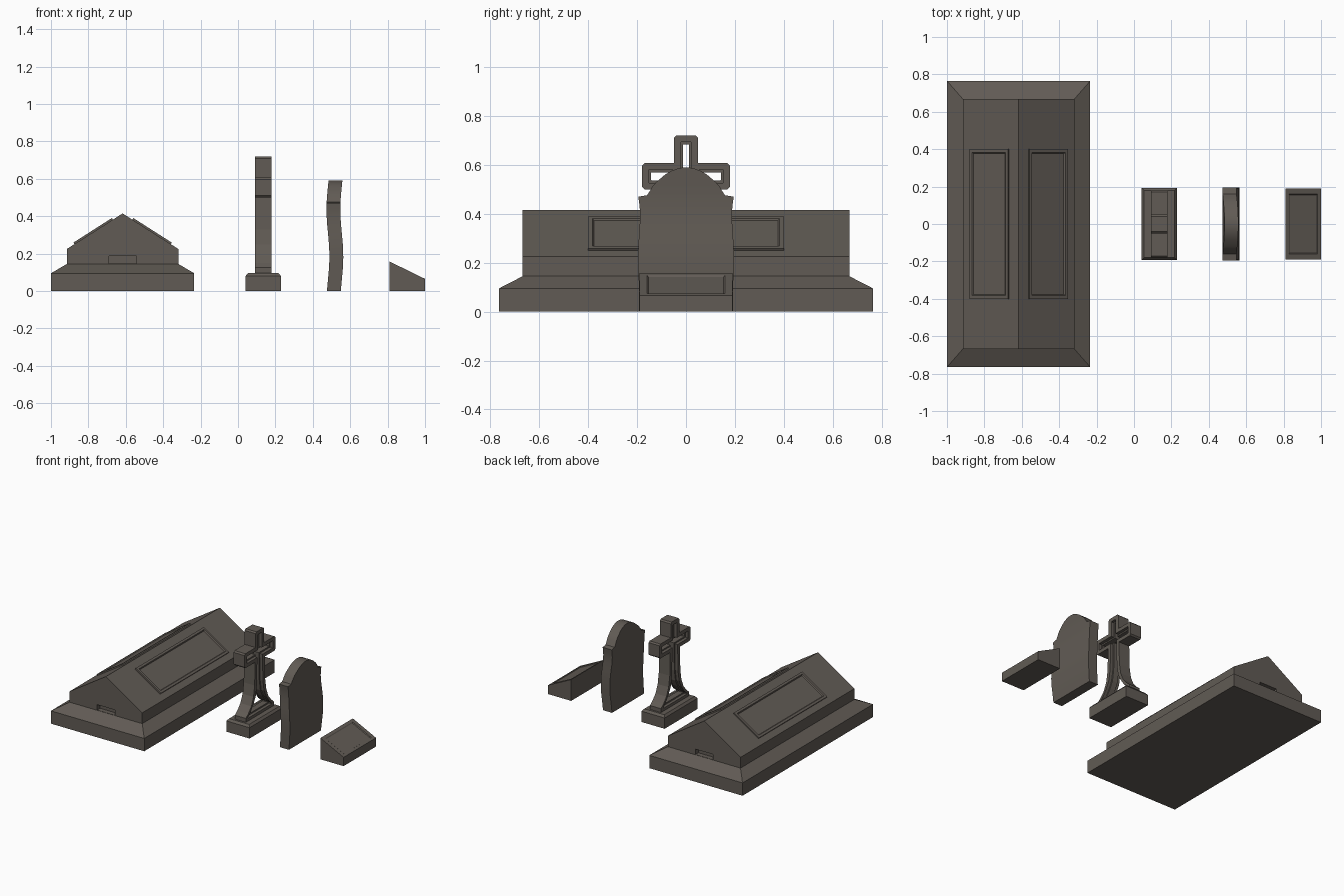
import bpy, bmesh, math
from mathutils import Vector

if "Cube" in bpy.data.objects:
    bpy.data.objects.remove(bpy.data.objects["Cube"])

stone = bpy.data.materials.new("grey brown stone")
stone.diffuse_color = (0.12, 0.105, 0.09, 1)
stone.use_nodes = True
stone.node_tree.nodes["Principled BSDF"].inputs["Base Color"].default_value = stone.diffuse_color


def loft(name, loops, ring=False):
    """Skin a list of equal-length closed loops, capped or joined into a ring."""
    bm = bmesh.new()
    rows = [[bm.verts.new(p) for p in loop] for loop in loops]
    n = len(rows[0])
    pairs = list(zip(rows, rows[1:]))
    if ring:
        pairs.append((rows[-1], rows[0]))
    else:
        bm.faces.new(rows[0])
        bm.faces.new(rows[-1])
    for a, b in pairs:
        for i in range(n):
            j = (i + 1) % n
            bm.faces.new((a[i], a[j], b[j], b[i]))
    bmesh.ops.remove_doubles(bm, verts=bm.verts, dist=1e-5)
    bmesh.ops.recalc_face_normals(bm, faces=bm.faces)
    me = bpy.data.meshes.new(name)
    bm.to_mesh(me)
    bm.free()
    me.materials.append(stone)
    ob = bpy.data.objects.new(name, me)
    bpy.context.collection.objects.link(ob)
    return ob


def rect(cx, hx, hy, z):
    return [(cx - hx, -hy, z), (cx + hx, -hy, z), (cx + hx, hy, z), (cx - hx, hy, z)]


# Tomb: sloped plinth, upright body and gabled roof
TX, RIDGE, EAVE, HX = -0.617, 0.415, 0.225, 0.298
tomb = loft("tomb_body", [
    rect(TX, 0.383, 0.765, 0), rect(TX, 0.383, 0.765, 0.095),
    rect(TX, HX, 0.668, 0.145), rect(TX, HX, 0.668, EAVE),
    rect(TX, 0, 0.668, RIDGE)])

# Small slots in both gable ends
for s in (-1, 1):
    cut = loft("slot_cutter", [
        [(x, s * 0.668 + y, z) for x, y, z in rect(TX, 0.073, 0.035, z)]
        for z in (0.147, 0.187)])
    cut.hide_render = True
    cut.hide_set(True)
    mod = tomb.modifiers.new("slot", 'BOOLEAN')
    mod.operation = 'DIFFERENCE'
    mod.solver = 'EXACT'
    mod.object = cut

# Framed panels lying on the two roof slopes
slope = (RIDGE - EAVE) / HX
for s, side in ((-1, "left"), (1, "right")):
    along = Vector((s, 0, -slope)).normalized()
    normal = Vector((s * slope, 0, 1)).normalized()
    centre = Vector((TX + s * 0.155, 0, RIDGE - 0.155 * slope))

    def panel(hu, hy, h):
        return [centre + along * a * hu + Vector((0, b * hy, 0)) + normal * h
                for a, b in ((-1, -1), (1, -1), (1, 1), (-1, 1))]

    loft(side + "_roof_panel", [
        panel(0.122, 0.4, -0.005), panel(0.122, 0.4, 0.010),
        panel(0.106, 0.382, 0.010), panel(0.100, 0.376, 0.003)])

# Cross foot block with chamfered top
CX = 0.135
loft("cross_foot", [
    rect(CX, 0.095, 0.193, 0), rect(CX, 0.095, 0.193, 0.08),
    rect(CX, 0.082, 0.18, 0.096)])


def cross_outline(x, d):
    """Cross outline inset by d, with a flared shaft, in the plane at x."""
    c = 0.01 if d == 0 else 0.002
    t, a = 0.05 - d, 0.18 - d
    top, up, low = 0.72 - d, 0.607 - d, 0.5 + d
    half = [(t - c, top), (t, top - c), (t, up), (a - c, up), (a, up - c),
            (a, low + c), (a - c, low), (0.057 - d, low), (0.062 - d, 0.33),
            (0.075 - d, 0.25), (0.1 - d, 0.19 if d == 0 else 0.2),
            (0.135 - d, 0.15), (0.165 - d, 0.125 if d == 0 else 0.094 + d + 0.005),
            (0.165 - d, 0.09 + d)]
    return [Vector((x, y, z)) for y, z in half] + \
           [Vector((x, -y, z)) for y, z in reversed(half)]


# Cross: open frame with a thinner inner lip
F, L = 0.045, 0.022
loft("cross", [cross_outline(CX + x, d) for x, d in (
    (F, 0), (F, 0.027), (L, 0.027), (L, 0.037),
    (-L, 0.037), (-L, 0.027), (-F, 0.027), (-F, 0))], ring=True)

# Headstone: warped slab with shoulders and a domed top (half width, height)
rows = [(0.188, 0), (0.19, 0.06), (0.193, 0.12), (0.195, 0.18), (0.196, 0.24),
        (0.193, 0.3), (0.189, 0.36), (0.188, 0.41), (0.191, 0.44), (0.195, 0.47),
        (0.16, 0.476), (0.15, 0.49), (0.137, 0.512), (0.122, 0.53), (0.106, 0.543),
        (0.085, 0.561), (0.06, 0.576), (0.03, 0.587), (0.008, 0.59)]


def warp(z):
    return 0.518 + 0.008 * math.sin((z - 0.06) * math.tau / 0.5)


headstone = loft("headstone", [
    [(x, y, z) for x, y, z in rect(warp(z), 0.037, w, z)] for w, z in rows])
bpy.context.view_layer.objects.active = headstone
headstone.select_set(True)
bpy.ops.object.shade_smooth_by_angle(angle=math.radians(30))


# Wedge marker with a shallow sunk panel on its slope
def sloped(hx, hy, drop):
    return [(x, y, 0.158 - (x - 0.81) * 0.489 - drop)
            for x, y, _ in rect(0.905, hx, hy, 0)]


loft("wedge_marker", [
    rect(0.905, 0.095, 0.19, 0), sloped(0.095, 0.19, 0),
    sloped(0.077, 0.16, 0), sloped(0.073, 0.154, 0.005)])
